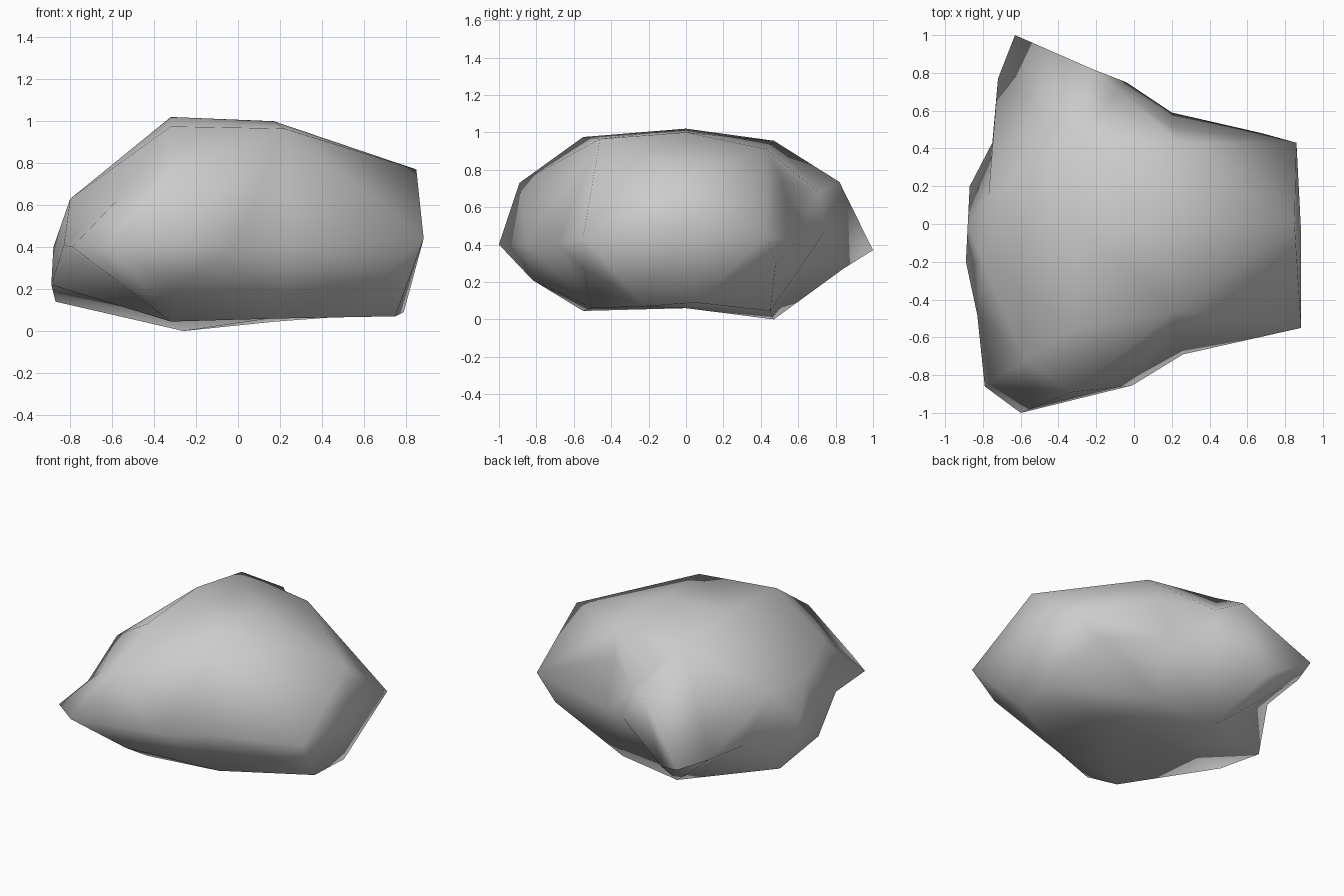
import bpy, bmesh
from mathutils import Vector

# Key corners of the boulder
corners = [
    # crown
    (-.32, 0, 1.02), (.17, 0, 1.0), (-.32, -.55, .975),
    (.22, -.46, .965), (-.3, .47, .955), (.24, .43, .91),
    # shoulders, with a hollow at the back
    (-.33, -.89, .73), (-.22, .82, .735), (-.08, .71, .68),
    (.2, .51, .75), (-.8, -.2, .63), (-.77, .15, .63),
    # right end
    (.85, 0, .77), (.885, -.55, .44), (.86, .43, .44), (.885, -.05, .44),
    (.75, -.22, .07), (.79, .05, .09), (.7, -.55, .28), (.68, .48, .3),
    # flanks
    (.26, -.69, .4), (-.01, -.855, .4), (-.3, -.82, .21),
    (.2, .59, .42), (-.04, .75, .48), (-.4, .84, .27),
    # front left and back left spurs
    (-.6, -1, .4), (-.79, -.86, .4), (-.58, -.72, .62),
    (-.63, 1, .37), (-.72, .77, .38), (-.75, .43, .36),
    # left end
    (-.83, -.48, .41), (-.89, -.2, .22), (-.88, 0, .4), (-.87, .2, .14),
    # underside
    (-.26, .47, 0), (-.32, -.55, .045), (-.3, 0, .075), (.15, 0, .06),
    (.2, -.5, .06), (.18, .45, .045),
]

stone = bpy.data.materials.new("grey_stone")
stone.diffuse_color = (.6, .6, .6, 1)

# Join neighbouring corners into a skin around the middle, keeping hollows
centre = Vector((-.1, 0, .48))
bm = bmesh.new()
place = {}
for c in corners:
    v = bm.verts.new((Vector(c) - centre).normalized())
    place[v] = Vector(c)
bmesh.ops.convex_hull(bm, input=bm.verts[:])
for v in bm.verts:
    v.co = place[v]
bmesh.ops.recalc_face_normals(bm, faces=bm.faces[:])
for f in bm.faces:
    f.smooth = True

mesh = bpy.data.meshes.new("boulder")
bm.to_mesh(mesh)
bm.free()
mesh.materials.append(stone)
boulder = bpy.data.objects.new("boulder", mesh)
bpy.context.collection.objects.link(boulder)
